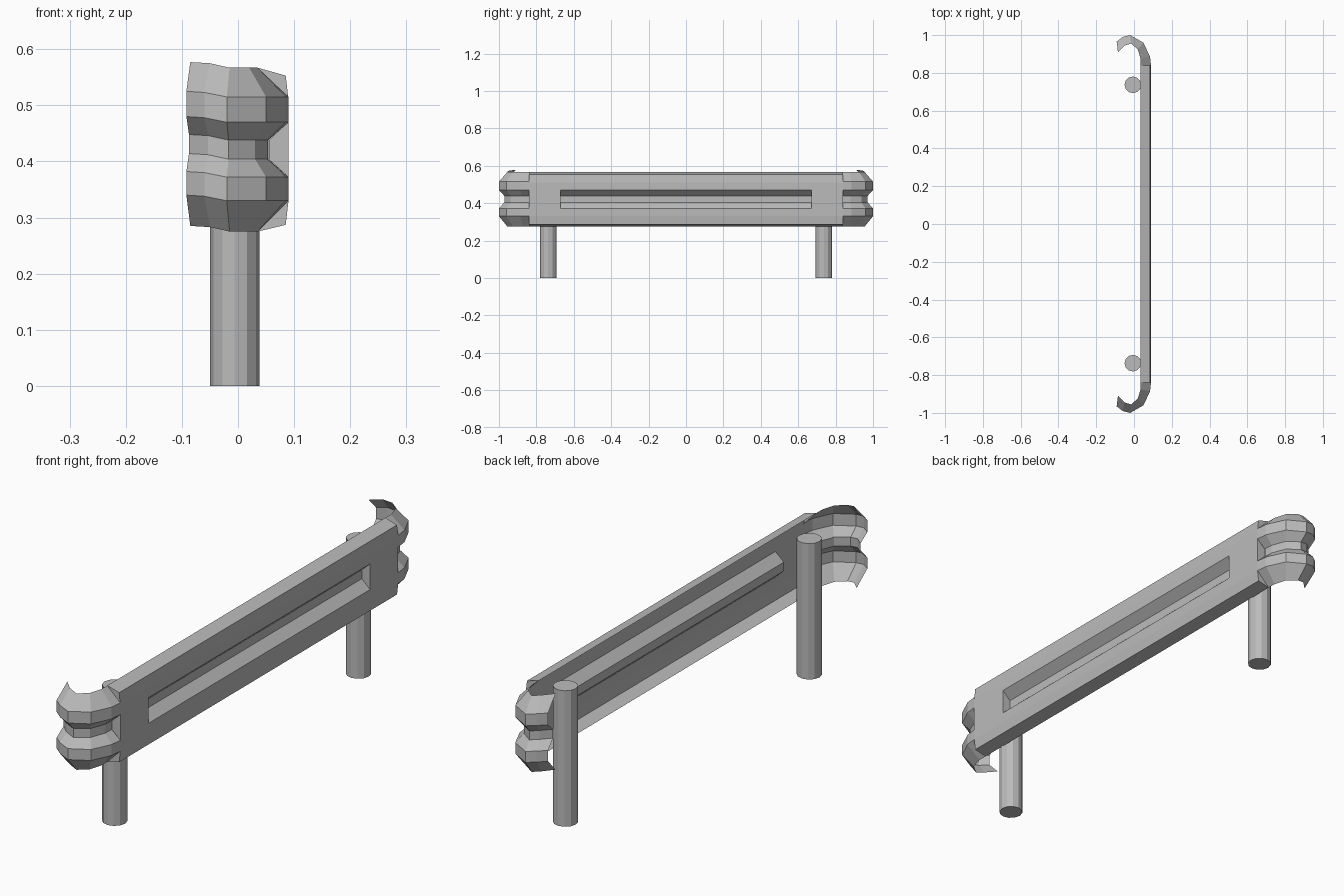
import bpy
import math

if "Cube" in bpy.data.objects:
    bpy.data.objects.remove(bpy.data.objects["Cube"])

steel = bpy.data.materials.new("galvanised grey")
steel.diffuse_color = (0.5, 0.5, 0.5, 1)
steel.use_nodes = True
steel.node_tree.nodes["Principled BSDF"].inputs["Base Color"].default_value = steel.diffuse_color


def make(name, verts, faces):
    me = bpy.data.meshes.new(name)
    me.from_pydata(verts, [], faces)
    me.materials.append(steel)
    me.validate()
    ob = bpy.data.objects.new(name, me)
    bpy.context.collection.objects.link(ob)
    return ob


def loft(name, rings):
    """Open sheet skinned through a list of equal-length rings."""
    n = len(rings[0])
    faces = []
    for i in range(len(rings) - 1):
        for j in range(n - 1):
            a, b = i * n + j, (i + 1) * n + j
            faces.append((a, a + 1, b + 1, b))
    return make(name, [p for r in rings for p in r], faces)


def cap(name, xz, y, facing):
    """Flat end plate at y, looking along +y or -y."""
    area = sum(xz[i - 1][0] * xz[i][1] - xz[i][0] * xz[i - 1][1] for i in range(len(xz)))
    order = list(range(len(xz)))
    if (area > 0) == (facing > 0):      # counter-clockwise in xz looks to -y
        order.reverse()
    make(name, [(x, y, z) for x, z in xz], [order])


END, GROOVE = 0.84, 0.67
X0, X1, XV = 0.035, 0.09, 0.055
upper = [(X0, 0.567), (0.085, 0.553), (X1, 0.51), (X1, 0.47)]
valley = [(X1, 0.47), (XV, 0.438), (XV, 0.404), (X1, 0.372)]
lower = [(X1, 0.372), (X1, 0.33), (0.085, 0.287), (X0, 0.275)]
flat = [(X1, 0.47), (X1, 0.372)]


def strip(name, xz, ya, yb):
    loft(name, [[(x, y, z) for x, z in xz] for y in (ya, yb)])


# straight rail: two flanges, long centre groove, flat panels near the ends
strip("upper_flange", upper, -END, END)
strip("lower_flange", lower, -END, END)
strip("centre_groove", valley, -GROOVE, GROOVE)
strip("left_panel", flat, -END, -GROOVE)
strip("right_panel", flat, GROOVE, END)

# curled ends: outer crest path, inner lip path and lift per station
crest = [(0.09, .84), (0.085, .885), (0.05, .96), (-0.02, 1.0), (-0.06, .99), (-0.092, .965)]
lip = [(0.035, .84), (0.035, .875), (0.02, .925), (-0.015, .955), (-0.05, .945), (-0.085, .91)]
lift = [0, 0, 0, 0, 0.008, 0.01]
section = [(1, .567), (0, .515), (0, .47), (.65, .438), (.65, .404), (0, .372), (0, .33), (1, .275)]

for s, side in ((-1, "left"), (1, "right")):
    rings = []
    for (cx, cy), (lx, ly), dz in zip(crest, lip, lift):
        rings.append([(cx + (lx - cx) * t, s * (cy + (ly - cy) * t), z + dz) for t, z in section])
    loft(side + "_curl", rings[::s])
    # small end plates where the rail steps to the curl and the groove stops
    cap(side + "_groove_end", valley, s * GROOVE, -s)
    cap(side + "_notch_plate", valley, s * END, s)
    cap(side + "_top_shoulder", upper[:3], s * END, s)
    cap(side + "_bottom_shoulder", lower[1:], s * END, s)

    # round post
    bpy.ops.mesh.primitive_cylinder_add(vertices=12, radius=0.044, depth=0.52,
                                        location=(-0.006, s * 0.737, 0.26))
    post = bpy.context.object
    post.name = side + "_post"
    post.data.materials.append(steel)
